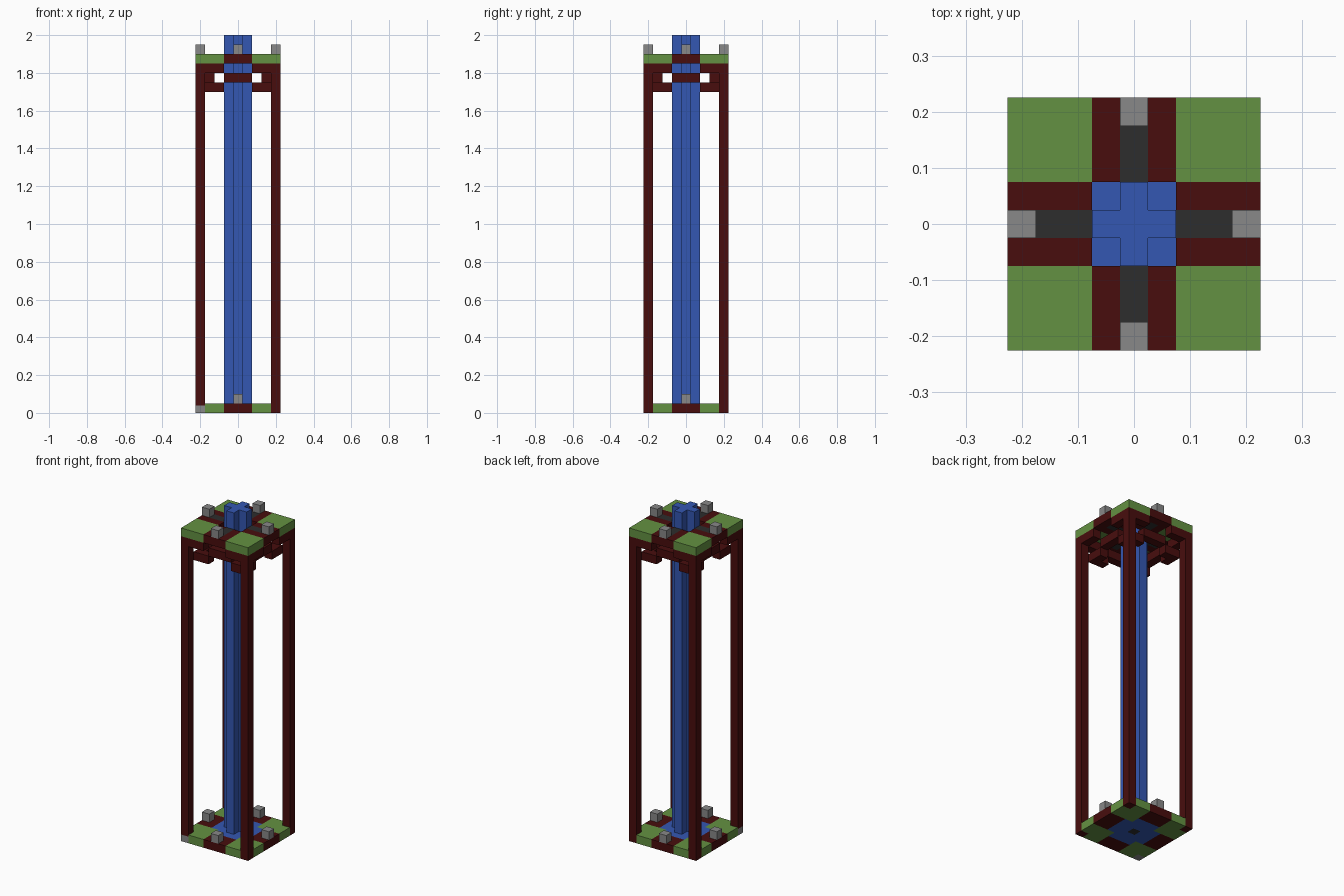
import bpy, bmesh
from mathutils import Matrix, Vector
from math import pi

U = 0.05  # edge of one building block

old = bpy.data.objects.get("Cube")
if old:
    bpy.data.objects.remove(old)


def material(name, rgb):
    m = bpy.data.materials.new(name)
    m.use_nodes = True
    m.diffuse_color = (*rgb, 1)
    m.node_tree.nodes["Principled BSDF"].inputs["Base Color"].default_value = (*rgb, 1)
    return m


RED = material("dark_red", (0.065, 0.004, 0.004))
BLUE = material("blue", (0.034, 0.095, 0.445))
GREEN = material("green", (0.127, 0.283, 0.054))
GREY = material("grey", (0.246, 0.246, 0.246))
CHARCOAL = material("charcoal", (0.026, 0.026, 0.026))


def blocks(name, mat, boxes, turns=range(4)):
    """Boxes (x0, x1, y0, y1, z0, z1) in block units, repeated by quarter turns."""
    bm = bmesh.new()
    for turn in turns:
        spin = Matrix.Rotation(turn * pi / 2, 4, 'Z')
        for x0, x1, y0, y1, z0, z1 in boxes:
            centre = Vector((x0 + x1, y0 + y1, z0 + z1)) * U / 2
            size = Matrix.Diagonal(((x1 - x0) * U, (y1 - y0) * U, (z1 - z0) * U, 1))
            bmesh.ops.create_cube(bm, size=1, matrix=spin @ Matrix.Translation(centre) @ size)
    mesh = bpy.data.meshes.new(name)
    bm.to_mesh(mesh)
    bm.free()
    mesh.materials.append(mat)
    ob = bpy.data.objects.new(name, mesh)
    bpy.context.collection.objects.link(ob)
    return ob


# Base plate: green corners, red arms, blue star with a dark centre
blocks("base_corners", GREEN, [(1.5, 3.5, 1.5, 4.5, 0, 1), (3.5, 4.5, 1.5, 3.5, 0, 1)])
blocks("base_arms", RED, [(2.5, 4.5, -1.5, 1.5, 0, 1)])
blocks("base_star", BLUE, [(.5, 2.5, -.5, 1.5, 0, 1), (1.5, 2.5, -1.5, -.5, 0, 1)])
blocks("base_centre", CHARCOAL, [(-.5, .5, -.5, .5, 0, 1)], [0])

# Corner posts, one of them on a grey foot
blocks("posts", RED, [(3.5, 4.5, 3.5, 4.5, 0, 37)], [0, 1, 3])
blocks("footed_post", RED, [(3.5, 4.5, 3.5, 4.5, .8, 37)], [2])
blocks("post_foot", GREY, [(3.5, 4.5, 3.5, 4.5, 0, .8)], [2])

# Cross-shaped central column
blocks("column_core", BLUE, [(-.5, .5, -.5, .5, 1, 40)], [0])
blocks("column_ribs", BLUE, [(.5, 1.5, -.5, .5, 1, 40)])

# Bracing under the top plate
blocks("upper_brackets", RED, [(1.5, 3.5, 3.5, 4.5, 36, 37), (3.5, 4.5, 1.5, 3.5, 36, 37)])
blocks("middle_bars", RED, [(2.5, 3.5, -1.5, 1.5, 35, 36)])
blocks("lower_brackets", RED, [(1.5, 3.5, 2.5, 3.5, 34, 35), (2.5, 3.5, 1.5, 2.5, 34, 35)])

# Top plate
blocks("top_corners", GREEN, [(1.5, 4.5, 1.5, 4.5, 37, 38)])
blocks("top_rails", RED, [(1.5, 4.5, .5, 1.5, 37, 38), (1.5, 4.5, -1.5, -.5, 37, 38),
                          (3.5, 4.5, -.5, .5, 37, 38)])
blocks("top_tracks", CHARCOAL, [(1.5, 3.5, -.5, .5, 37, 38)])

# Small grey studs on both plates
blocks("base_studs", GREY, [(3.5, 4.5, -.5, .5, 1, 2)])
blocks("top_studs", GREY, [(3.5, 4.5, -.5, .5, 38, 39)])
